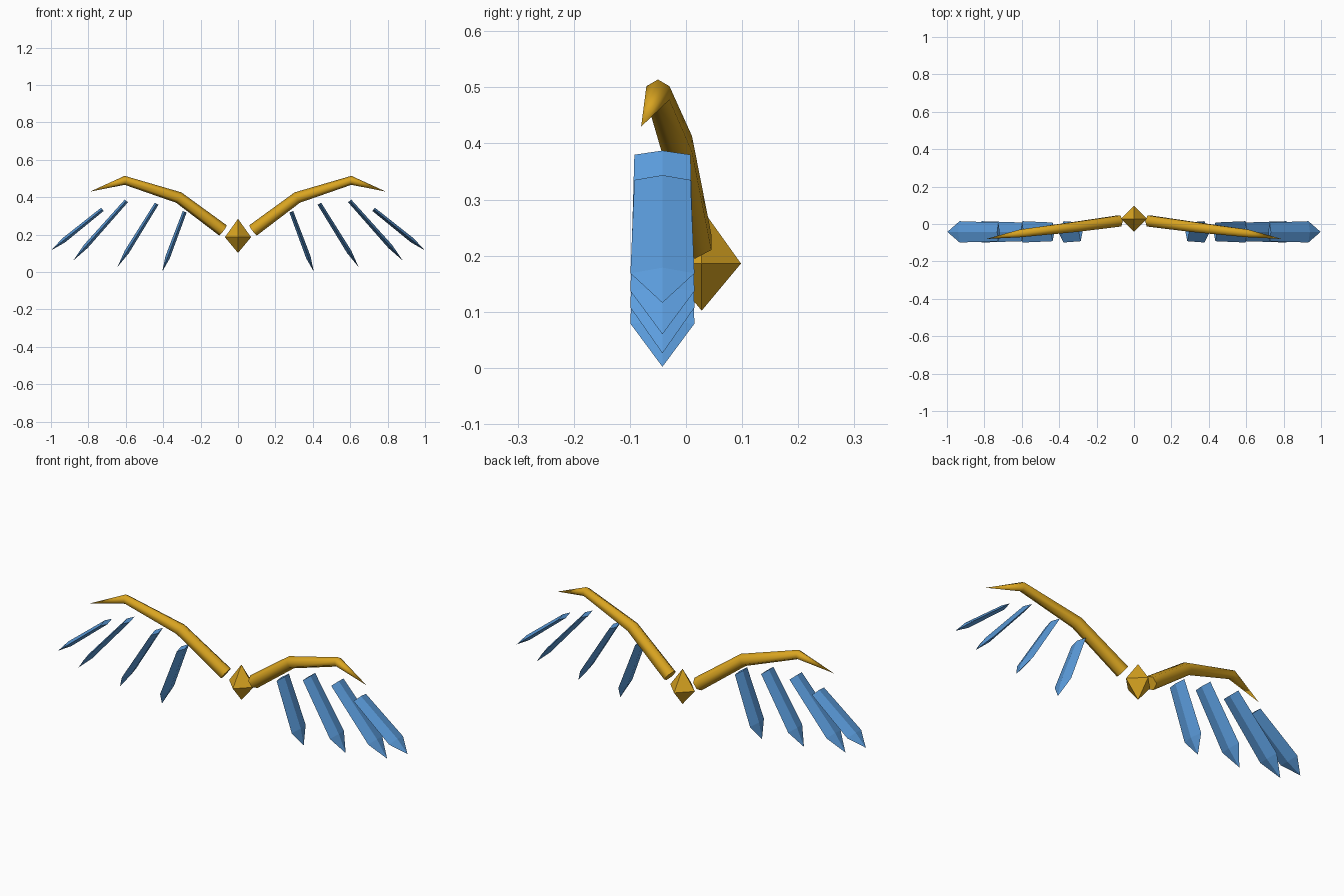
import bpy
import bmesh
import math
from mathutils import Vector

cube = bpy.data.objects.get("Cube")
if cube:
    bpy.data.objects.remove(cube, do_unlink=True)


def material(name, rgb):
    mat = bpy.data.materials.new(name)
    mat.use_nodes = True
    mat.diffuse_color = (*rgb, 1)
    mat.node_tree.nodes["Principled BSDF"].inputs["Base Color"].default_value = (*rgb, 1)
    return mat


gold = material("gold", (0.70, 0.375, 0.015))
blue = material("feather blue", (0.107, 0.34, 0.73))


def loft(name, stations, sides, mat, smooth=False):
    """Skin rings of (centre, thickness radius, y radius); zero radius makes a point."""
    bm = bmesh.new()
    centres = [Vector(s[0]) for s in stations]
    rings = []
    for i, (_, thick, wide) in enumerate(stations):
        ahead = centres[min(i + 1, len(centres) - 1)] - centres[i]
        behind = centres[i] - centres[max(i - 1, 0)]
        tangent = (ahead.normalized() + behind.normalized()).normalized()
        side = Vector((0, 1, 0))
        side = (side - tangent * side.dot(tangent)).normalized()
        up = tangent.cross(side)
        count = sides if thick > 0 else 1
        rings.append([bm.verts.new(centres[i]
                      + up * thick * math.cos(math.tau * k / sides)
                      + side * wide * math.sin(math.tau * k / sides)) for k in range(count)])
    for a, b in zip(rings, rings[1:]):
        for k in range(sides):
            n = (k + 1) % sides
            corners = [a[k % len(a)], a[n % len(a)], b[n % len(b)], b[k % len(b)]]
            bm.faces.new(list(dict.fromkeys(corners)))
    # Flat caps on open ends
    for ring in (rings[0], rings[-1]):
        if len(ring) > 1:
            bm.faces.new(ring)
    bmesh.ops.recalc_face_normals(bm, faces=bm.faces)
    if smooth:
        for f in bm.faces:
            f.smooth = len(f.verts) <= 4
        for e in bm.edges:
            e.smooth = all(len(f.verts) <= 4 for f in e.link_faces)
    mesh = bpy.data.meshes.new(name)
    bm.to_mesh(mesh)
    bm.free()
    mesh.materials.append(mat)
    obj = bpy.data.objects.new(name, mesh)
    bpy.context.collection.objects.link(obj)
    return obj


# Central gem
loft("center_gem", [((0, 0.028, 0.102), 0, 0), ((0, 0.028, 0.186), 0.07, 0.07),
                    ((0, 0.028, 0.284), 0, 0)], 4, gold)

# Wing bone path and feather lines (root x, root z, tip x, tip z)
bone = [(0.08, 0.016, 0.222, 0.034), (0.317, -0.016, 0.398, 0.031),
        (0.606, -0.05, 0.490, 0.024), (0.79, -0.08, 0.430, 0)]
feathers = [(0.285, 0.322, 0.405, 0.002), (0.435, 0.365, 0.645, 0.026),
            (0.597, 0.380, 0.882, 0.06), (0.725, 0.335, 0.998, 0.116)]
feather_y = -0.042

for label, s in (("left", 1), ("right", -1)):
    loft(label + "_wing_bone", [((s * x, y, z), r, r) for x, y, z, r in bone], 6, gold, True)
    for i, (x0, z0, x1, z1) in enumerate(feathers, 1):
        root = Vector((s * x0, feather_y, z0))
        tip = Vector((s * x1, feather_y, z1))
        loft(f"{label}_feather_{i}", [(root, 0.011, 0.05), (root.lerp(tip, 0.76), 0.013, 0.057),
                                      (tip, 0, 0)], 4, blue)
